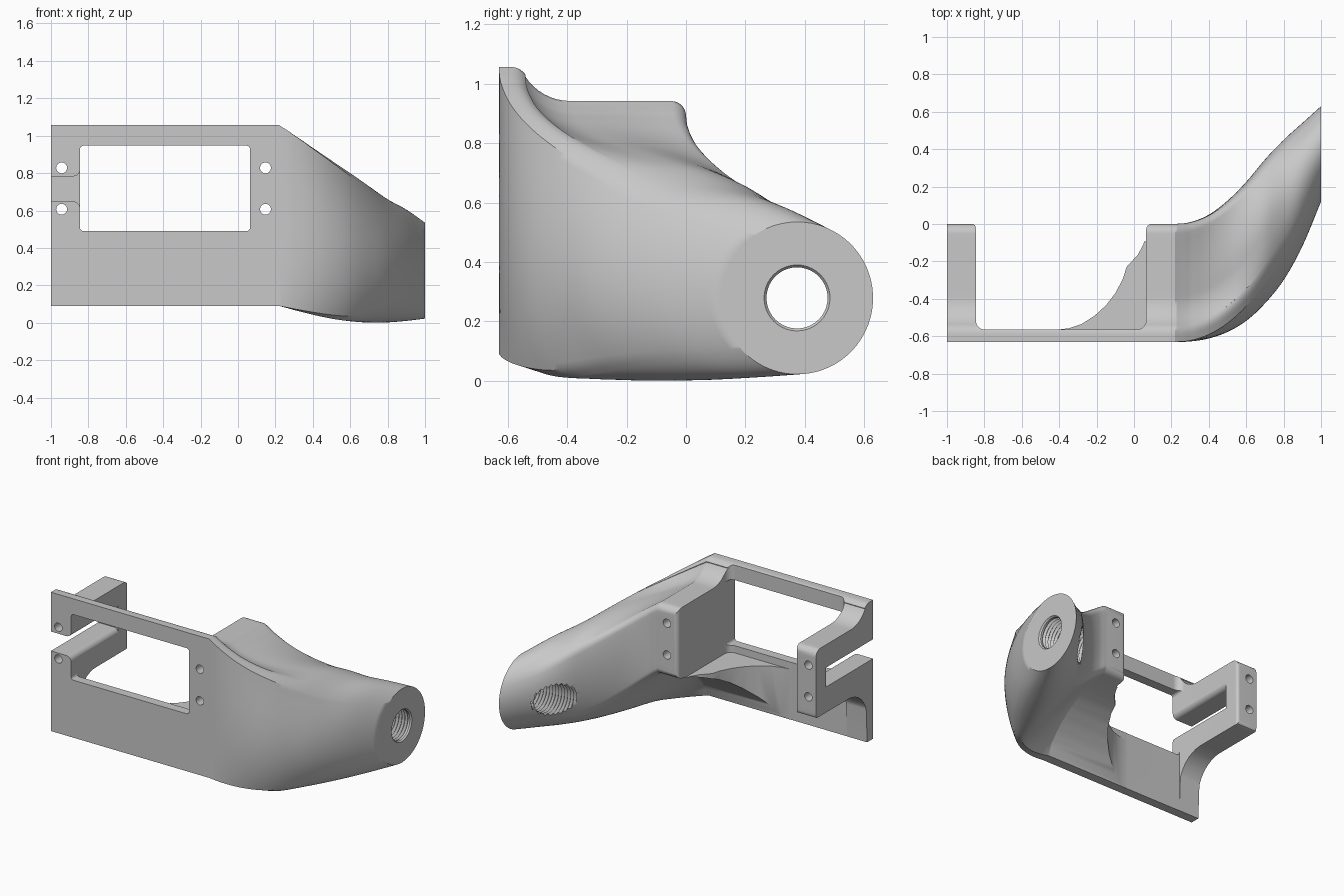
import bpy, bmesh, math
from mathutils import Vector

cube = bpy.data.objects.get("Cube")
if cube:
    bpy.data.objects.remove(cube)

grey = bpy.data.materials.new("light_grey")
grey.use_nodes = True
grey.diffuse_color = (0.58, 0.58, 0.58, 1)
grey.node_tree.nodes["Principled BSDF"].inputs["Base Color"].default_value = (0.58, 0.58, 0.58, 1)


def loft(name, rings):
    """Closed solid through a row of equal-sized rings."""
    bm = bmesh.new()
    rows = [[bm.verts.new(p) for p in ring] for ring in rings]
    n = len(rows[0])
    for a, b in zip(rows, rows[1:]):
        for i in range(n):
            j = (i + 1) % n
            bm.faces.new((a[i], a[j], b[j], b[i]))
    bm.faces.new(rows[0])
    bm.faces.new(rows[-1])
    bmesh.ops.recalc_face_normals(bm, faces=bm.faces)
    mesh = bpy.data.meshes.new(name)
    bm.to_mesh(mesh)
    bm.free()
    mesh.materials.append(grey)
    obj = bpy.data.objects.new(name, mesh)
    bpy.context.collection.objects.link(obj)
    return obj


def plan_prism(name, plan, z0, z1):
    return loft(name, [[(x, y, z) for x, y in plan] for z in (z0, z1)])


def front_prism(name, outline, y0, y1):
    return loft(name, [[(x, y, z) for x, z in outline] for y in (y0, y1)])


def arc(cx, cy, r, a0, a1, n=6):
    return [(cx + r * math.cos(math.radians(a0 + (a1 - a0) * i / n)),
             cy + r * math.sin(math.radians(a0 + (a1 - a0) * i / n))) for i in range(n + 1)]


# Cross-section (y, z): front, top, back, underside, each with its span on the end circle
sides = [
    ([(-.63, .09), (-.63, 1.06)], 225, 125),
    ([(-.63, 1.06), (-.6, 1.06)] + arc(-.59, 1.0, .06, 85, 35, 4)
     + arc(-.39, 1.125, .18, 212, 270, 8) + arc(-.05, .895, .05, 90, 45, 3), 125, 28),
    (arc(-.05, .895, .05, 45, 0, 3) + arc(-.05, .5, .05, 0, -45, 3), 28, -45),
    (arc(-.05, .5, .05, -45, -75, 3)
     + [(-.12, .436), (-.2, .415), (-.28, .385), (-.36, .34), (-.43, .285), (-.49, .225),
        (-.535, .165), (-.565, .09), (-.63, .09)], -45, -135),
]
section = []      # (block point, circle point), both in a -1..1 box
for pts, a0, a1 in sides:
    lengths = [math.dist(p, q) for p, q in zip(pts, pts[1:])]
    done = 0
    for p, q, length in zip(pts, pts[1:], lengths):
        count = max(1, round(length / 0.03))
        for i in range(count):
            f = i / count
            a = math.radians(a0 + (a1 - a0) * (done + f * length) / sum(lengths))
            y, z = Vector(p).lerp(Vector(q), f)
            block = Vector(((y + .315) / .315, (z - .575) / .485))
            section.append((block, Vector((math.cos(a), math.sin(a)))))
        done += length

# Limits of the arm along x: y front, y back, z bottom, z top
limits = [
    (.22, -.63, 0, .09, 1.057), (.3, -.628, .01, .068, 1.003), (.4, -.612, .05, .043, .935),
    (.5, -.577, .125, .022, .867), (.6, -.518, .225, .008, .8), (.7, -.425, .345, .001, .73),
    (.8, -.3, .45, .002, .66), (.9, -.12, .54, .01, .605), (1, .12, .63, .022, .535),
]


def ring(x, bounds, s):
    """Section at x, fading from block to circle; the underside fades sooner."""
    pts = [b.lerp(c, s ** (.75 + .2 * b[1])) for b, c in section]
    lo = [min(p[k] for p in pts) for k in (0, 1)]
    hi = [max(p[k] for p in pts) for k in (0, 1)]
    y0, y1, z0, z1 = bounds
    return [(x, y0 + (y1 - y0) * (p[0] - lo[0]) / (hi[0] - lo[0]),
             z0 + (z1 - z0) * (p[1] - lo[1]) / (hi[1] - lo[1])) for p in pts]


def raise_ear(p):
    """Lift the underside to the ear's own fillet and flat bottom."""
    x, y, z = p
    if y <= -.564:
        return p
    across = min(0, y + .355)
    return (x, y, max(z, .26 + math.sqrt(.21 ** 2 - across ** 2)))


def catmull(a, b, c, d, f):
    return .5 * (2 * b + (c - a) * f + (2 * a - 5 * b + 4 * c - d) * f * f
                 + (3 * b - a - 3 * c + d) * f ** 3)


def beyond(end, inner):
    return tuple(2 * e - i for e, i in zip(end, inner))


keys = [beyond(limits[0], limits[1])] + limits + [beyond(limits[-1], limits[-2])]
STEPS = 6
rings = [[raise_ear(p) for p in ring(x, limits[0][1:], 0)] for x in (-1, -.5)]
rings.append(ring(-.43, limits[0][1:], 0))
for k in range(len(limits) - 1):
    for i in range(STEPS):
        f = i / STEPS
        x = keys[k + 1][0] + (keys[k + 2][0] - keys[k + 1][0]) * f
        s = max(0, (x - .22) / .78)
        bounds = [catmull(*(q[c] for q in keys[k:k + 4]), f) for c in range(1, 5)]
        rings.append(ring(x, bounds, s * s * (3 - 2 * s)))
rings.append(ring(1, limits[-1][1:], 1))
body = loft("bracket_body", rings)

# Cutters: bay behind the plate, lower bay with a curved web, window, ear slot
bay = (arc(.095, -.03, .03, 180, 90) + [(.095, .2), (-.866, .2)] + arc(-.866, -.02, .02, 90, 0)
       + arc(-.796, -.515, .05, 180, 270) + arc(.015, -.515, .05, 270, 360))
web = [(-.845, .2), (-.845, -.566), (-.42, -.566), (-.35, -.558), (-.28, -.535), (-.21, -.49),
       (-.15, -.435), (-.1, -.37), (-.06, -.295), (-.04, -.23), (.02, -.165), (.05, -.11),
       (.064, -.05), (.064, .2)]
window = []
for cx, cz, a in ((.045, .927, 0), (-.825, .927, 90), (-.825, .51, 180), (.045, .51, 270)):
    window += arc(cx, cz, .02, a, a + 90, 4)
slot = ([(-1.2, .783), (-1.2, .648)] + arc(-.88, .613, .035, 90, 0)
        + [(-.83, .613), (-.83, .818)] + arc(-.88, .818, .035, 0, -90))
cutters = [
    plan_prism("bay_cutter", bay, .44, 2),
    plan_prism("web_cutter", web, -1, .52),
    front_prism("window_cutter", window, -1, -.45),
    front_prism("slot_cutter", slot, -1, -.11),
]

# Screw holes
for hx in (-.943, .147):
    for hz in (.607, .828):
        cutters.append(front_prism("hole_cutter", arc(hx, hz, .029, 0, 360, 24)[:-1], -1, .3))

# Threaded bore with a chamfered mouth
thread = [(.538 + i * .0115, .118 if i % 2 else .103) for i in range(39)]
bore = [[(x, y, z) for y, z in arc(.374, .279, r, 0, 360, 40)[:-1]]
        for x, r in thread + [(.99, .103), (1.001, .112), (1.05, .112)]]
cutters.append(loft("bore_cutter", bore))

bpy.context.view_layer.objects.active = body
for cutter in cutters:
    cutter.hide_render = True
    mod = body.modifiers.new("cut", "BOOLEAN")
    mod.operation = "DIFFERENCE"
    mod.solver = "EXACT"
    mod.object = cutter
    bpy.ops.object.modifier_apply(modifier=mod.name)
    bpy.data.objects.remove(cutter)

# Smooth curved surfaces, keep edges sharp
bpy.ops.object.select_all(action="DESELECT")
body.select_set(True)
bpy.ops.object.shade_smooth_by_angle(angle=math.radians(30))
normals = body.modifiers.new("even_normals", "WEIGHTED_NORMAL")
normals.keep_sharp = True
